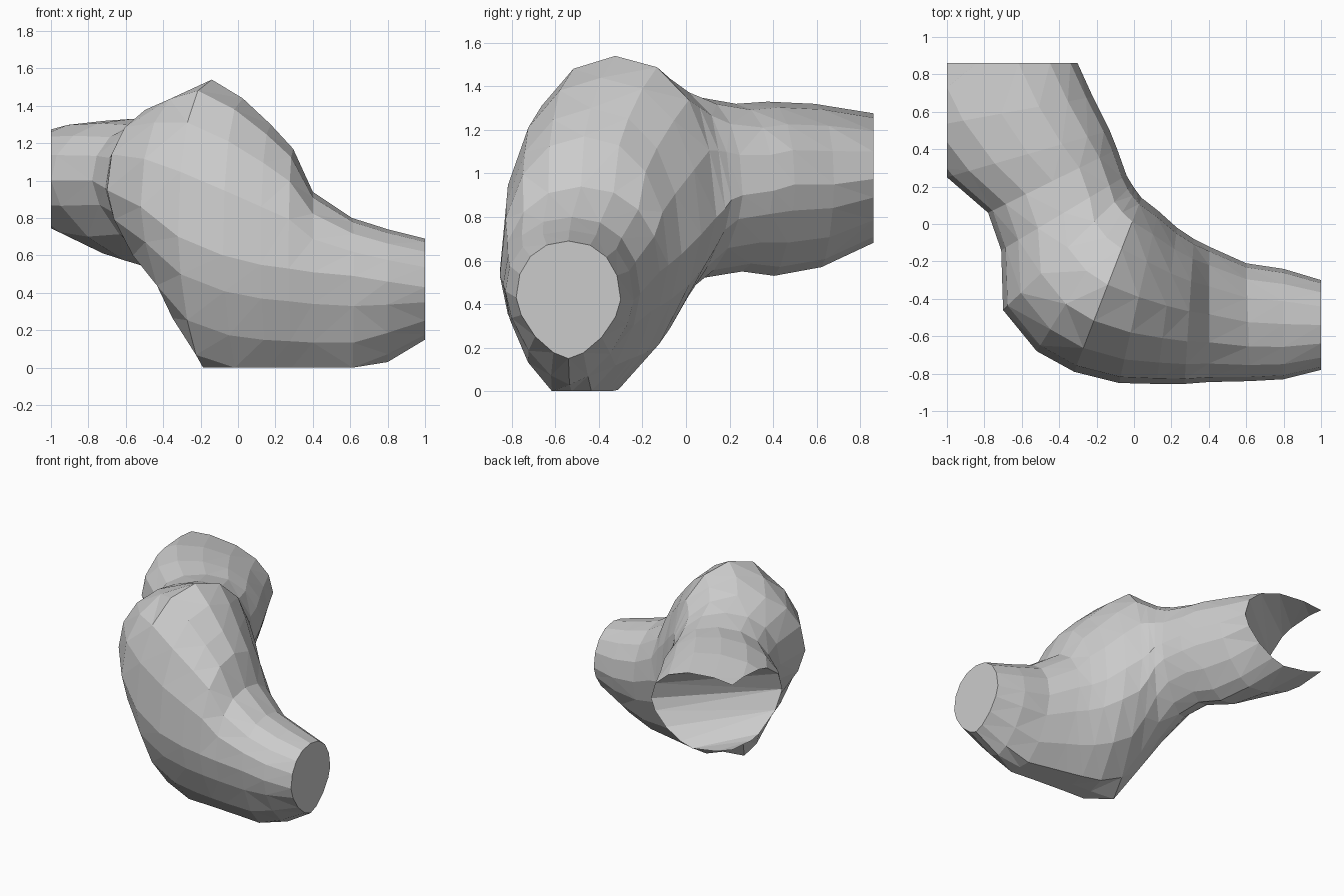
import bpy, bmesh, math

if "Cube" in bpy.data.objects:
    bpy.data.objects.remove(bpy.data.objects["Cube"])

SIDES = 16
# Vertical cross-sections fanned round the bend:
# inner x,y,z, outer x,y,z, crest z, belly (position across, z)
SECTIONS = [
    (1.00, -.30, .42, 1.00, -.78, .43, .69, .50, .15),
    (.80, -.24, .42, .80, -.83, .46, .74, .50, .03),
    (.60, -.21, .45, .62, -.84, .49, .80, .50, -.07),
    (.40, -.12, .55, .40, -.845, .51, .94, .52, -.08),
    (.32, -.08, .58, .27, -.855, .53, 1.17, .52, -.08),
    (.23, -.02, .63, .12, -.855, .55, 1.30, .54, -.08),
    (.13, .07, .72, -.08, -.85, .60, 1.44, .58, -.07),
    (.04, .14, .80, -.32, -.79, .70, 1.54, .63, .00),
    (.01, .18, .84, -.52, -.68, .86, 1.48, .55, .20),
    (-.01, .21, .88, -.70, -.46, .95, 1.41, .45, .40),
    (-.04, .26, .90, -.71, -.14, .96, 1.35, .46, .52),
    (-.09, .40, .92, -.78, .06, 1.0, 1.32, .42, .55),
    (-.13, .50, .95, -1.0, .25, 1.0, 1.33, .38, .53),
    (-.22, .68, .95, -1.2, .50, 1.0, 1.32, .32, .57),
    (-.32, .90, .98, -1.4, .90, 1.0, 1.27, .33, .70),
]
CREST_POWER, BELLY_POWER = .92, 1.3  # full on top, tapering below


def ring(bm, s):
    """Closed loop of four rounded quarters in a vertical plane."""
    verts = []
    for k in range(SIDES):
        a = 2 * math.pi * k / SIDES
        c, sn = math.cos(a), math.sin(a)
        up = sn > -1e-6
        mid, z_far = (.5, s[6]) if up else (s[7], s[8])
        p = CREST_POWER if up else BELLY_POWER
        end, z_side = (0, s[2]) if c >= 0 else (1, s[5])
        t = mid + (end - mid) * abs(c) ** p
        z = z_side + (z_far - z_side) * abs(sn) ** p
        verts.append(bm.verts.new((s[0] + (s[3] - s[0]) * t,
                                   s[1] + (s[4] - s[1]) * t, max(z, 0))))
    return verts


# Bent tube body
bm = bmesh.new()
rings = [ring(bm, s) for s in SECTIONS]
for r0, r1 in zip(rings, rings[1:]):
    for k in range(SIDES):
        j = (k + 1) % SIDES
        bm.faces.new((r0[k], r0[j], r1[j], r1[k]))
bm.faces.new(rings[0])

# Trim the back left end along two planes, leaving a pronged opening
for co, no in (((-1, 0, 0), (-1, 0, 0)), ((0, .86, 0), (0, 1, 0))):
    geom = bm.verts[:] + bm.edges[:] + bm.faces[:]
    bmesh.ops.bisect_plane(bm, geom=geom, plane_co=co, plane_no=no,
                           clear_outer=True, dist=1e-5)

# Close the opening with strips running between its two sides
rim = {v for e in bm.edges if e.is_boundary for v in e.verts}


def chain(on_side, across):
    pts = [(math.atan2(1 - v.co.z, max(across(v), 0)), v) for v in rim if on_side(v)]
    return sorted(pts, key=lambda p: p[0])


left = chain(lambda v: v.co.x < -.999, lambda v: .86 - v.co.y)
back = chain(lambda v: v.co.y > .859, lambda v: v.co.x + 1)
i = j = 0
while i < len(left) - 1 or j < len(back) - 1:
    a, b = left[i][1], back[j][1]
    if j == len(back) - 1 or (i < len(left) - 1 and left[i + 1][0] <= back[j + 1][0]):
        i += 1
        c = left[i][1]
    else:
        j += 1
        c = back[j][1]
    if len({a, b, c}) == 3:
        bm.faces.new((a, b, c))

bmesh.ops.triangulate(bm, faces=[f for f in bm.faces if len(f.verts) == 4])
bmesh.ops.recalc_face_normals(bm, faces=bm.faces)
mesh = bpy.data.meshes.new("bent_tube")
bm.to_mesh(mesh)
bm.free()
bpy.context.collection.objects.link(bpy.data.objects.new("bent_tube", mesh))
